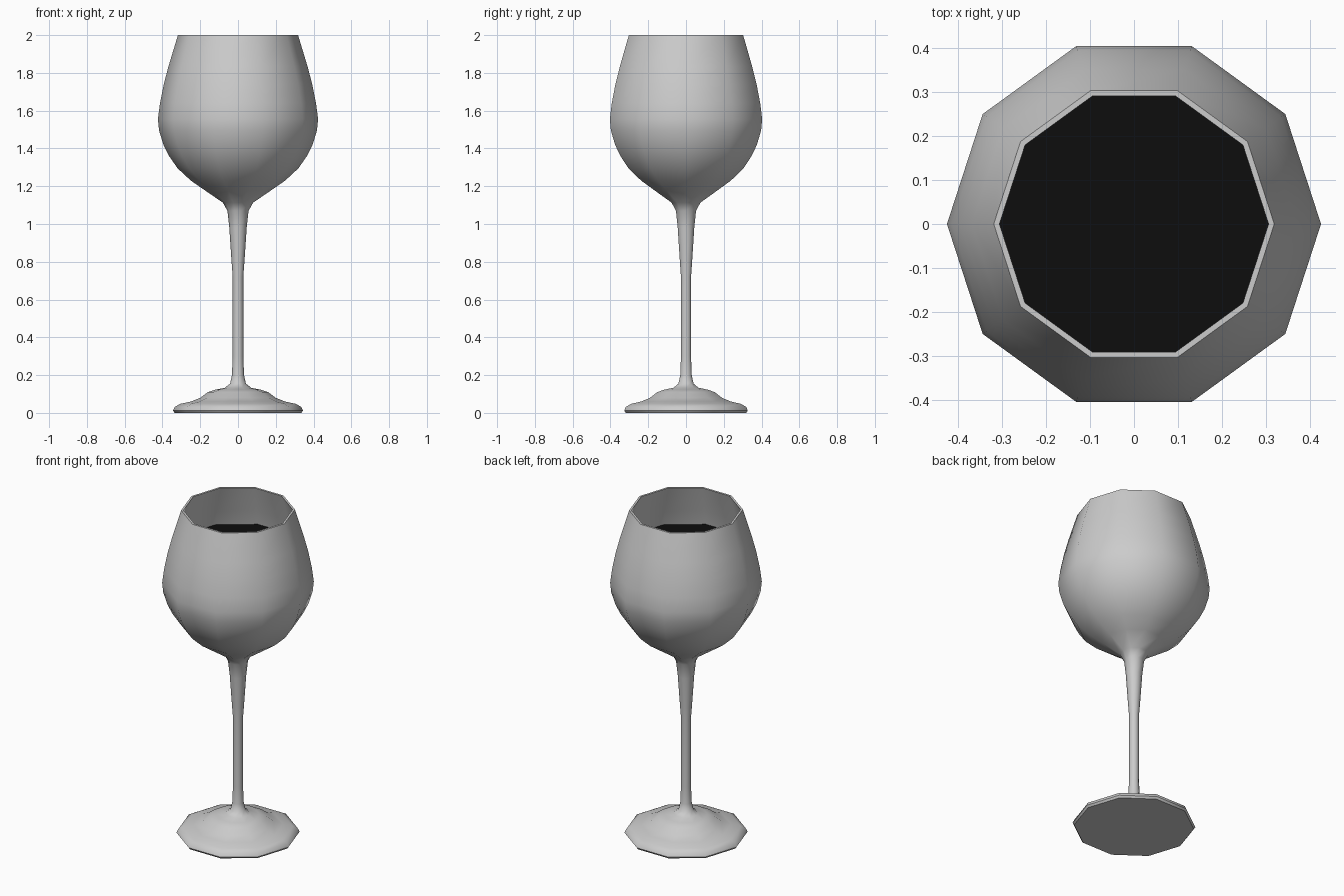
import bpy, bmesh, math

if "Cube" in bpy.data.objects:
    bpy.data.objects.remove(bpy.data.objects["Cube"])

SIDES = 10


def lathe(name, profile):
    """Revolve (radius, z) points around z into a ten-sided closed body."""
    bm = bmesh.new()
    rings = []
    for r, z in profile:
        if r == 0:
            rings.append([bm.verts.new((0, 0, z))] * SIDES)
        else:
            rings.append([bm.verts.new((r * math.cos(i * math.tau / SIDES),
                                        r * math.sin(i * math.tau / SIDES), z))
                          for i in range(SIDES)])
    for a, b in zip(rings, rings[1:]):
        for i in range(SIDES):
            j = (i + 1) % SIDES
            bm.faces.new(list(dict.fromkeys((a[i], a[j], b[j], b[i]))))
    bmesh.ops.recalc_face_normals(bm, faces=bm.faces)
    mesh = bpy.data.meshes.new(name)
    bm.to_mesh(mesh)
    bm.free()
    obj = bpy.data.objects.new(name, mesh)
    bpy.context.collection.objects.link(obj)
    bpy.ops.object.select_all(action='DESELECT')
    obj.select_set(True)
    bpy.context.view_layer.objects.active = obj
    bpy.ops.object.shade_smooth_by_angle(angle=math.radians(45))
    return obj


# Foot and stem, bottom to top
foot_stem = [(0, 0), (0.335, 0), (0.344, 0.012), (0.335, 0.032), (0.305, 0.048),
             (0.25, 0.06), (0.2, 0.08), (0.16, 0.11), (0.12, 0.123), (0.07, 0.133),
             (0.042, 0.155), (0.032, 0.2), (0.028, 0.3), (0.028, 0.72),
             (0.034, 0.8), (0.046, 0.98), (0.056, 1.07)]
# Outside of the bowl up to the rim
outer = [(0.08, 1.113), (0.175, 1.178), (0.25, 1.23), (0.32, 1.295), (0.365, 1.36),
         (0.395, 1.42), (0.418, 1.495), (0.424, 1.555), (0.413, 1.64),
         (0.393, 1.74), (0.368, 1.835), (0.318, 2.0)]
# Inside of the bowl, set in by the wall thickness
inner = [(r - 0.013, z) for r, z in outer[:0:-1]] + [(0.06, 1.13), (0, 1.125)]
lathe("wine_glass", foot_stem + outer + inner)

# Liquid filling the bowl
fill = [(0, 1.13), (0.055, 1.135)]
fill += [(r - 0.015, z + 0.003) for r, z in outer[1:-2]]
wine = lathe("wine", fill + [(0, fill[-1][1])])
dark = bpy.data.materials.new("dark_wine")
dark.diffuse_color = (0.004, 0.004, 0.004, 1)
dark.use_nodes = True
dark.node_tree.nodes["Principled BSDF"].inputs["Base Color"].default_value = dark.diffuse_color
wine.data.materials.append(dark)
